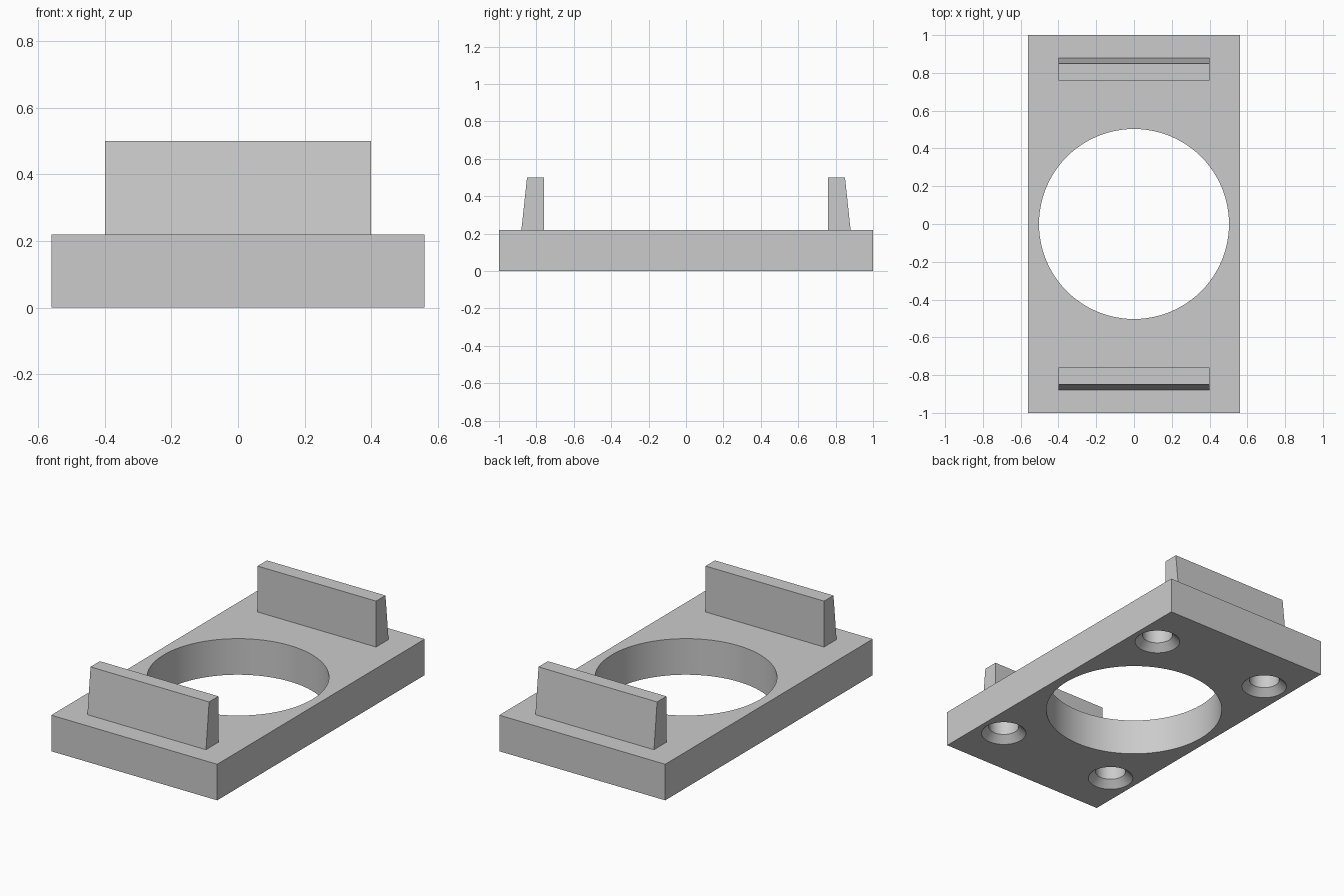
import bpy
import bmesh
import math

if "Cube" in bpy.data.objects:
    bpy.data.objects.remove(bpy.data.objects["Cube"], do_unlink=True)

WIDTH, LENGTH, THICK = 1.12, 2.0, 0.22
RIDGE_TOP, RIDGE_HALF = 0.50, 0.40

grey = bpy.data.materials.new("plain_grey")
grey.use_nodes = True
colour = (0.6, 0.6, 0.6, 1)
grey.diffuse_color = colour
grey.node_tree.nodes["Principled BSDF"].inputs["Base Color"].default_value = colour


def make_object(name, bm):
    bmesh.ops.recalc_face_normals(bm, faces=bm.faces)
    mesh = bpy.data.meshes.new(name)
    bm.to_mesh(mesh)
    bm.free()
    obj = bpy.data.objects.new(name, mesh)
    bpy.context.collection.objects.link(obj)
    mesh.materials.append(grey)
    return obj


def extrude_profile(name, profile, half):
    """Prism with a (y, z) profile running along x."""
    bm = bmesh.new()
    face = bm.faces.new([bm.verts.new((-half, y, z)) for y, z in profile])
    ext = bmesh.ops.extrude_face_region(bm, geom=[face])
    moved = [v for v in ext["geom"] if isinstance(v, bmesh.types.BMVert)]
    bmesh.ops.translate(bm, verts=moved, vec=(2 * half, 0, 0))
    return make_object(name, bm)


def lathe(bm, profile, x, y, sides):
    """Closed solid of revolution about a vertical axis from (radius, z) rings."""
    rings = []
    for r, z in profile:
        rings.append([bm.verts.new((x + r * math.cos(math.tau * i / sides),
                                    y + r * math.sin(math.tau * i / sides), z))
                      for i in range(sides)])
    for low, high in zip(rings, rings[1:]):
        for i in range(sides):
            j = (i + 1) % sides
            bm.faces.new((low[i], low[j], high[j], high[i]))
    bm.faces.new(rings[0][::-1])
    bm.faces.new(rings[-1])


# Base plate
h = LENGTH / 2
plate = extrude_profile("base_plate", [(-h, 0), (h, 0), (h, THICK), (-h, THICK)], WIDTH / 2)

# Large through hole and four blind countersunk screw holes underneath
bm = bmesh.new()
lathe(bm, [(0.503, -0.1), (0.503, THICK + 0.1)], 0, 0, 96)
for sx in (-1, 1):
    for sy in (-1, 1):
        lathe(bm, [(0.148, -0.02), (0.086, 0.042), (0.086, 0.18)], sx * 0.40, sy * 0.686, 48)
cutter = make_object("hole_cutter", bm)
cutter.hide_render = True

cut = plate.modifiers.new("holes", "BOOLEAN")
cut.operation = "DIFFERENCE"
cut.solver = "EXACT"
cut.object = cutter
bpy.context.view_layer.objects.active = plate
plate.select_set(True)
bpy.ops.object.modifier_apply(modifier=cut.name)
bpy.data.objects.remove(cutter, do_unlink=True)
bpy.ops.object.shade_smooth_by_angle(angle=math.radians(30))

# Upright ridges: straight inside, tapered outside
for name, s in (("front_ridge", -1), ("back_ridge", 1)):
    profile = [(s * 0.76, THICK), (s * 0.88, THICK), (s * 0.85, RIDGE_TOP), (s * 0.76, RIDGE_TOP)]
    extrude_profile(name, profile, RIDGE_HALF)
